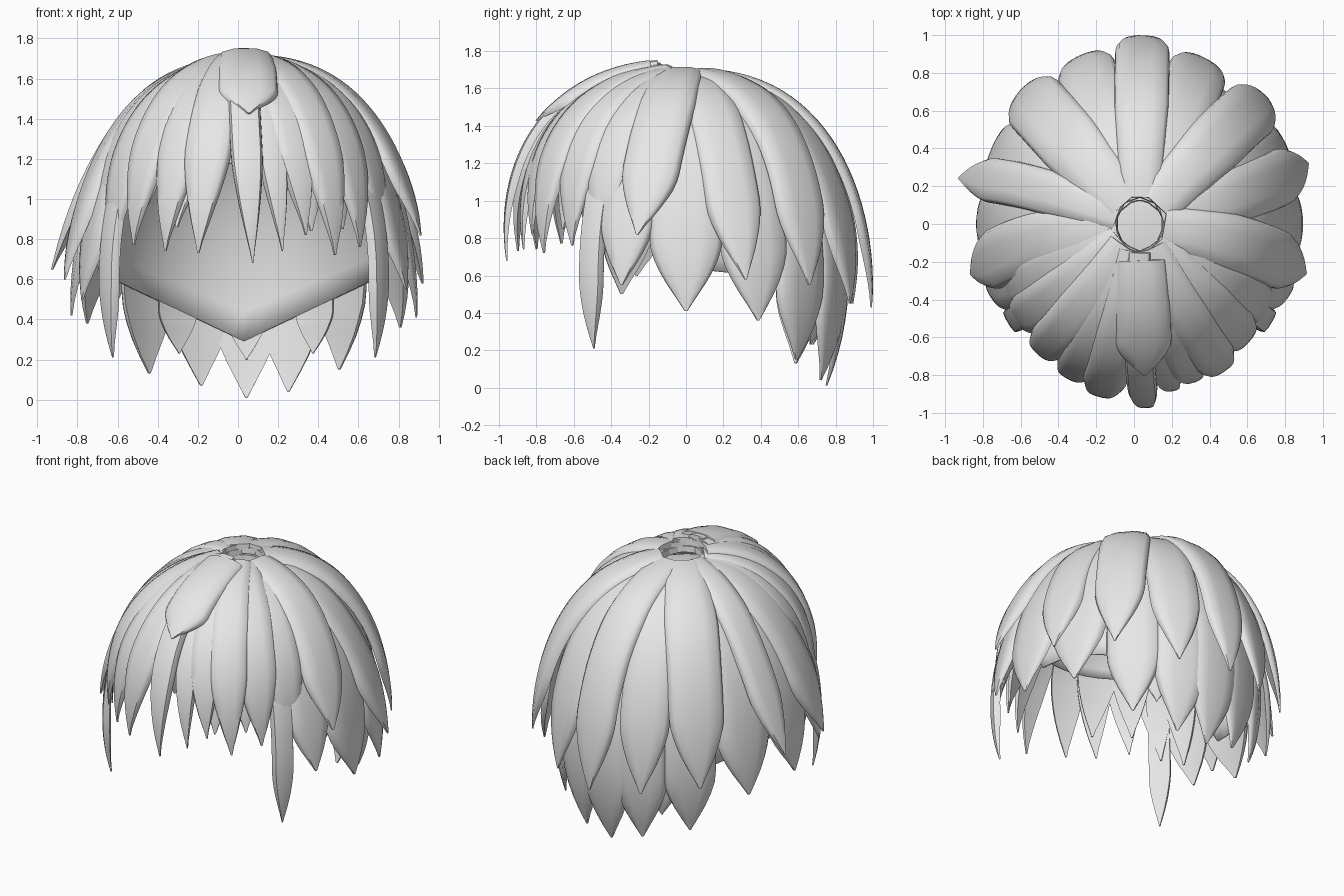
import bpy, bmesh, math
from mathutils import Vector

cube = bpy.data.objects.get("Cube")
if cube:
    bpy.data.objects.remove(cube, do_unlink=True)

SHADE = (0.8, 0.8, 0.8, 1)
grey = bpy.data.materials.new("hair_grey")
grey.use_nodes = True
grey.diffuse_color = SHADE
grey.node_tree.nodes["Principled BSDF"].inputs["Base Color"].default_value = SHADE

BASE, RISE, RX, RY = 0.55, 1.15, 0.88, 0.98


def dome(phi, az, scale):
    """Point on the head dome: phi runs down from the crown, az runs around it."""
    top = RISE * (1 - (1 - scale) * 0.5)
    if phi < math.pi / 2:
        r, z = math.sin(phi) ** 0.81, BASE + top * math.cos(phi)
    else:
        d = phi - math.pi / 2
        r, z = 1 - 0.5 * d * d, BASE - RISE * d
    return Vector((0.03 + RX * scale * r * math.cos(az), RY * scale * r * math.sin(az), z))


def phi_at(z, scale):
    top = RISE * (1 - (1 - scale) * 0.5)
    if z > BASE:
        return math.acos(min(1, (z - BASE) / top))
    return math.pi / 2 + (BASE - z) / RISE


def finish(name, bm):
    bmesh.ops.recalc_face_normals(bm, faces=bm.faces)
    mesh = bpy.data.meshes.new(name)
    bm.to_mesh(mesh)
    bm.free()
    mesh.materials.append(grey)
    obj = bpy.data.objects.new(name, mesh)
    bpy.context.collection.objects.link(obj)
    bpy.ops.object.select_all(action='DESELECT')
    obj.select_set(True)
    bpy.context.view_layer.objects.active = obj
    bpy.ops.object.shade_smooth_by_angle(angle=math.radians(50))
    return obj


def lock(name, az0, az1, tip, half, scale=1.0, flare=0.0, start=0.09, taper=0.74, thick=0.045, root=0.75):
    """A bevelled strip of hair that follows the dome and ends in a point."""
    n = 26
    p0, p1 = start, phi_at(tip, scale)

    def path(t):
        az = math.radians(az0 + (az1 - az0) * t ** 1.5)
        p = dome(p0 + (p1 - p0) * t, az, scale)
        return p + Vector((math.cos(az), math.sin(az), 0)) * flare * max(0, t - 0.4) ** 2 / 0.36

    bm = bmesh.new()
    rings = []
    section = [(-1, 1), (-0.97, 0.5), (-0.85, 0.1), (-0.4, 0), (0.4, 0), (0.85, 0.1), (0.97, 0.5), (1, 1),
               (0.4, 1), (-0.4, 1)]
    for i in range(n + 1):
        t = i / n
        p = path(t)
        tangent = (path(t + 0.01) - path(t - 0.01 if t > 0.01 else 0)).normalized()
        az = math.radians(az0 + (az1 - az0) * t ** 1.5)
        around = Vector((-RX * math.sin(az), RY * math.cos(az), 0)).normalized()
        normal = around.cross(tangent).normalized()
        if normal.dot(p - Vector((0, 0, 0.4))) < 0:
            normal.negate()
        side = tangent.cross(normal)
        w = half * (root + (1 - root) * min(1, t / 0.35) ** 0.8)
        if t > taper:
            w *= max(0.04, 1 - ((t - taper) / (1 - taper)) ** 1.6)
        bend = max(0.4, Vector((p.x, p.y)).length)
        depth = thick * min(1, w / half + 0.15)
        rings.append([bm.verts.new(p + side * u * w - normal * (u * u * w * w / (2 * bend) + d * depth))
                      for u, d in section])
    k = len(section)
    for a, b in zip(rings, rings[1:]):
        for j in range(k):
            bm.faces.new((a[j], a[(j + 1) % k], b[(j + 1) % k], b[j]))
    bm.faces.new(rings[0])
    bm.faces.new(rings[-1])
    return finish(name, bm)


# Inner cap: open at the face, dipping to a point at the nape
bm = bmesh.new()
rows, cols = 14, 64
grid = []
for i in range(rows + 1):
    ring = []
    for j in range(cols):
        az = 2 * math.pi * j / cols
        s, c = math.sin(az), abs(math.cos(az))
        edge = 0.29 + 0.34 * c if s > 0 else 0.63 + 0.55 * min(1, -s / 0.4)
        phi = 0.02 + (phi_at(edge, 0.82) - 0.02) * i / rows
        ring.append(bm.verts.new(dome(phi, az, 0.82)))
    grid.append(ring)
for a, b in zip(grid, grid[1:]):
    for j in range(cols):
        bm.faces.new((a[j], a[(j + 1) % cols], b[(j + 1) % cols], b[j]))
bm.faces.new(grid[0])
cap = finish("inner_cap", bm)
shell = cap.modifiers.new("thickness", 'SOLIDIFY')
shell.thickness = 0.012

# Long lower layer around the nape
for i, (az, tip) in enumerate([(132, 0.13), (108, 0.07), (89, 0.01), (71, 0.04), (48, 0.15)]):
    lock(f"nape_lock_{i + 1}", az, az, tip, 0.17, 0.9, -0.03, taper=0.82)
for i, (az, tip) in enumerate([(118, 0.23), (89, 0.2), (60, 0.23)]):
    lock(f"inner_nape_lock_{i + 1}", az, az, tip, 0.11, 0.84, -0.02, start=1.55, taper=0.4, thick=0.03, root=1)

# Lower layer on the sides
for i, (az, tip, half) in enumerate([(24, 0.36, 0.19), (0, 0.41, 0.195), (-21, 0.55, 0.15),
                                     (156, 0.38, 0.19), (180, 0.42, 0.195), (201, 0.5, 0.15)]):
    lock(f"side_under_lock_{i + 1}", az, az, tip, half, 0.965, 0.02, taper=0.79)

# Upper layer over the back and sides
upper = [(89, 89, 0.43, 0.145, 1.02, 0), (66, 67, 0.45, 0.16, 0.98, 0), (112, 111, 0.45, 0.16, 0.98, 0),
         (44, 41, 0.55, 0.16, 1.03, 0), (134, 135, 0.5, 0.175, 1.02, 0), (14, 18, 0.58, 0.15, 0.99, 0.07),
         (-9, -15, 0.82, 0.155, 1.04, 0.02), (162, 167, 0.65, 0.12, 1.01, 0.1),
         (187, 195, 0.6, 0.16, 1.0, 0.05)]
for i, (a, b, tip, half, scale, flare) in enumerate(upper):
    lock(f"upper_lock_{i + 1}", a, b, tip, half, scale, flare)

# Fringe, sweeping out from the crown
fringe = [(-32, -30, 0.72, 0.13, 1.02), (-46, -43, 0.76, 0.13, 1.04), (-60, -56, 0.72, 0.12, 1.06),
          (-73, -67, 0.82, 0.1, 1.05), (-82, -76, 0.74, 0.075, 1.04),
          (-91, -87, 0.68, 0.08, 1.1), (-102, -106, 0.73, 0.12, 1.08), (-114, -119, 0.74, 0.115, 1.06),
          (-128, -133, 0.77, 0.12, 1.06), (-142, -147, 0.68, 0.13, 1.02), (-156, -158, 0.6, 0.13, 1.0)]
for i, (a, b, tip, half, scale) in enumerate(fringe):
    lock(f"fringe_lock_{i + 1}", a, b, tip, half, scale, -0.11, taper=0.63)
lock("fringe_top_lock", -88, -88, 1.43, 0.15, 1.11, 0, start=0.12, taper=0.7, root=0.9)

# Shorter fringe strands behind the main ones
for i, (az, tip) in enumerate([(-50, 0.85), (-64, 0.84), (-116, 0.86), (-134, 0.86)]):
    lock(f"fringe_under_lock_{i + 1}", az, az, tip, 0.13, 0.97, -0.06, taper=0.65)

# Long narrow strands in front of the ears
for name, az in (("left_sideburn", -34), ("right_sideburn", 214)):
    lock(name, az, az, 0.21, 0.07, 0.965, -0.02, start=0.5, taper=0.76)
